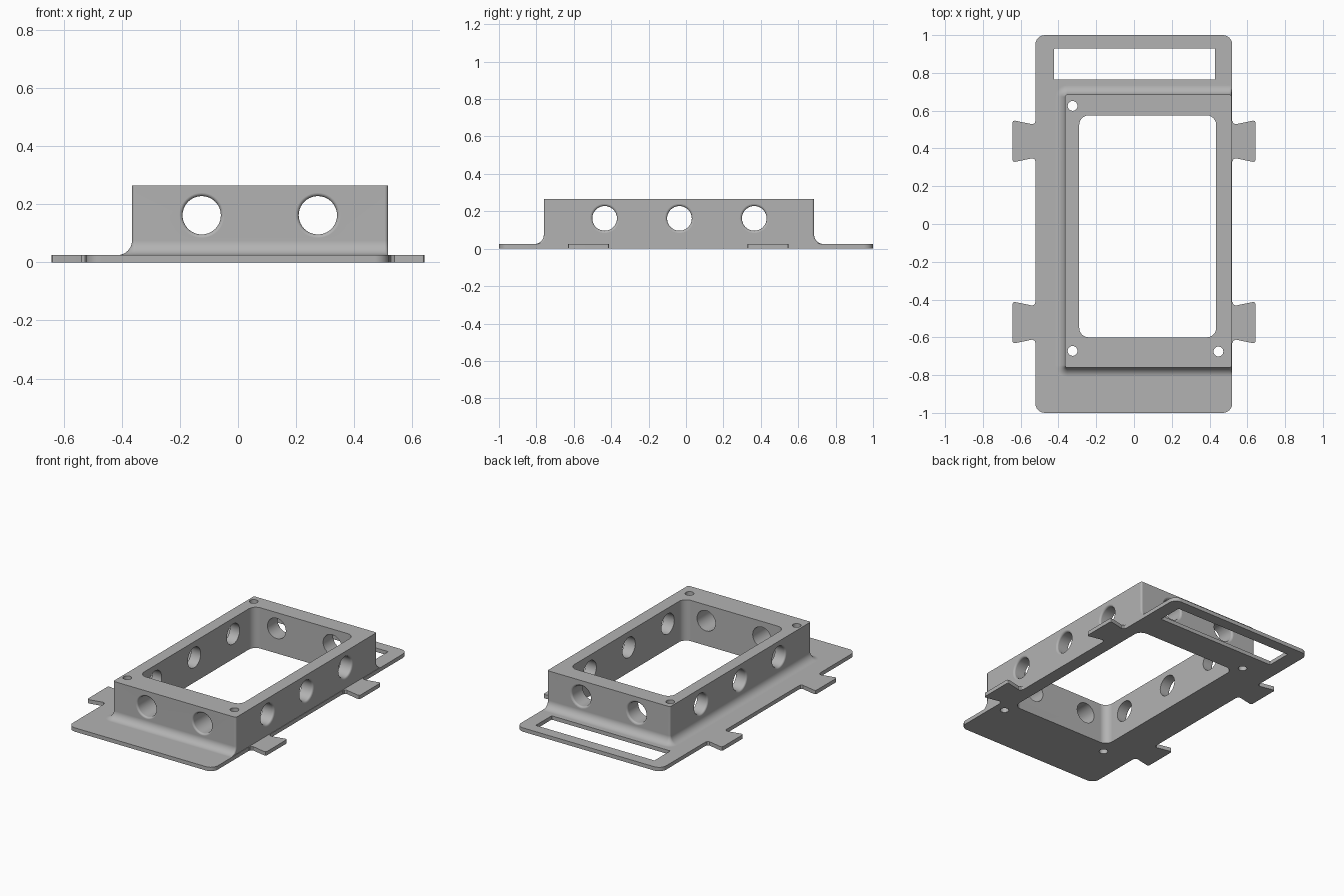
import bpy, bmesh, math
from mathutils import Vector, Matrix

cube = bpy.data.objects.get("Cube")
if cube:
    bpy.data.objects.remove(cube, do_unlink=True)

PLATE_H, TOP = 0.025, 0.265


def arc(cx, cy, r, start, n=6):
    """Quarter-circle points, counter-clockwise from the start angle."""
    return [(cx + r * math.cos(start + i * math.pi / 2 / n),
             cy + r * math.sin(start + i * math.pi / 2 / n)) for i in range(n + 1)]


def rounded_rect(x0, x1, y0, y1, r_left, r_right):
    q = math.pi / 2
    return (arc(x1 - r_right, y1 - r_right, r_right, 0)
            + arc(x0 + r_left, y1 - r_left, r_left, q)
            + arc(x0 + r_left, y0 + r_left, r_left, 2 * q)
            + arc(x1 - r_right, y0 + r_right, r_right, 3 * q))


def circle(r, n=40):
    return [(r * math.cos(2 * math.pi * i / n), r * math.sin(2 * math.pi * i / n))
            for i in range(n)]


def loft(name, layers, matrix=Matrix()):
    """Closed solid through (outline, height) layers with equal point counts."""
    bm = bmesh.new()
    rings = [[bm.verts.new((x, y, z)) for x, y in pts] for pts, z in layers]
    for a, b in zip(rings, rings[1:]):
        for i in range(len(a)):
            j = (i + 1) % len(a)
            bm.faces.new((a[i], a[j], b[j], b[i]))
    bm.faces.new(rings[0][::-1])
    bm.faces.new(rings[-1])
    bm.transform(matrix)
    bmesh.ops.recalc_face_normals(bm, faces=bm.faces)
    mesh = bpy.data.meshes.new(name)
    bm.to_mesh(mesh)
    bm.free()
    obj = bpy.data.objects.new(name, mesh)
    bpy.context.collection.objects.link(obj)
    return obj


def combine(target, tool, operation):
    mod = target.modifiers.new(operation, 'BOOLEAN')
    mod.operation, mod.object, mod.solver = operation, tool, 'EXACT'
    bpy.context.view_layer.objects.active = target
    bpy.ops.object.modifier_apply(modifier=mod.name)
    bpy.data.objects.remove(tool, do_unlink=True)


# Base plate
housing = loft("mounting_housing", [
    (rounded_rect(-0.522, 0.52, -1, 1, 0.05, 0.05), z) for z in (0, PLATE_H)])

# Flared tabs on both long edges
for side in (-1, 1):
    for y in (-0.522, 0.438):
        half = [(0.5, 0.108), (0.522, 0.108), (0.526, 0.096), (0.538, 0.09),
                (0.63, 0.109), (0.639, 0.107), (0.643, 0.1)]
        pts = half + [(x, -h) for x, h in reversed(half)]
        tab = loft("tab", [([(side * x, y + h) for x, h in pts], z)
                           for z in (0, PLATE_H)])
        combine(housing, tab, 'UNION')

# Raised frame, blended into the plate on three sides by a cove
FILLET = 0.05
layers = [(FILLET, 0.005)]
for i in range(9):
    a = i * math.pi / 16
    layers.append((FILLET * (1 - math.sin(a)), PLATE_H + FILLET * (1 - math.cos(a))))
layers.append((0, TOP))
frame = loft("raised_frame", [
    (rounded_rect(-0.365 - d, 0.517, -0.76 - d, 0.685 + d, 0.012 + d, 0.012), z)
    for d, z in layers])
combine(housing, frame, 'UNION')

# Central opening and strap slot
for rect in ((-0.29, 0.435, -0.6, 0.575, 0.05, 0.05),
             (-0.423, 0.43, 0.765, 0.928, 0.003, 0.003)):
    cutter = loft("opening", [(rounded_rect(*rect), z) for z in (-0.1, 0.4)])
    combine(housing, cutter, 'DIFFERENCE')

# Screw holes in three corners
for x, y in ((-0.325, 0.625), (-0.325, -0.672), (0.447, -0.675)):
    cutter = loft("screw_hole", [(circle(0.026, 24), z) for z in (-0.1, 0.4)],
                  Matrix.Translation((x, y, 0)))
    combine(housing, cutter, 'DIFFERENCE')

# Round holes through the walls, with softened outer rims
BORE, LIP, HOLE_Z = 0.066, 0.012, 0.162


def wall_hole(origin, direction, length):
    rim = []
    for i in range(5):
        a = i * math.pi / 8
        rim.append((BORE + LIP * (1 - math.sin(a)), LIP * (1 - math.cos(a))))
    profile = [(rim[0][0], -0.05)] + rim
    profile += [(r, length - t) for r, t in reversed(profile)]
    turn = Vector(direction).to_track_quat('Z', 'Y').to_matrix().to_4x4()
    cutter = loft("wall_hole", [(circle(r), t) for r, t in profile],
                  Matrix.Translation(origin) @ turn)
    combine(housing, cutter, 'DIFFERENCE')


for x in (-0.125, 0.275):
    wall_hole((x, -0.76, HOLE_Z), (0, 1, 0), 1.445)
for y in (-0.435, -0.035, 0.365):
    wall_hole((-0.365, y, HOLE_Z), (1, 0, 0), 0.882)

# Single grey finish
grey = bpy.data.materials.new("plain_grey")
grey.use_nodes = True
color = (0.45, 0.45, 0.45, 1)
grey.diffuse_color = color
grey.node_tree.nodes["Principled BSDF"].inputs["Base Color"].default_value = color
housing.data.materials.clear()
housing.data.materials.append(grey)

# Smooth coves and bores, crisp edges elsewhere
bpy.ops.object.select_all(action='DESELECT')
housing.select_set(True)
bpy.context.view_layer.objects.active = housing
bpy.ops.object.shade_smooth_by_angle(angle=math.radians(30))
weighted = housing.modifiers.new("weighted_normals", 'WEIGHTED_NORMAL')
weighted.keep_sharp = True
